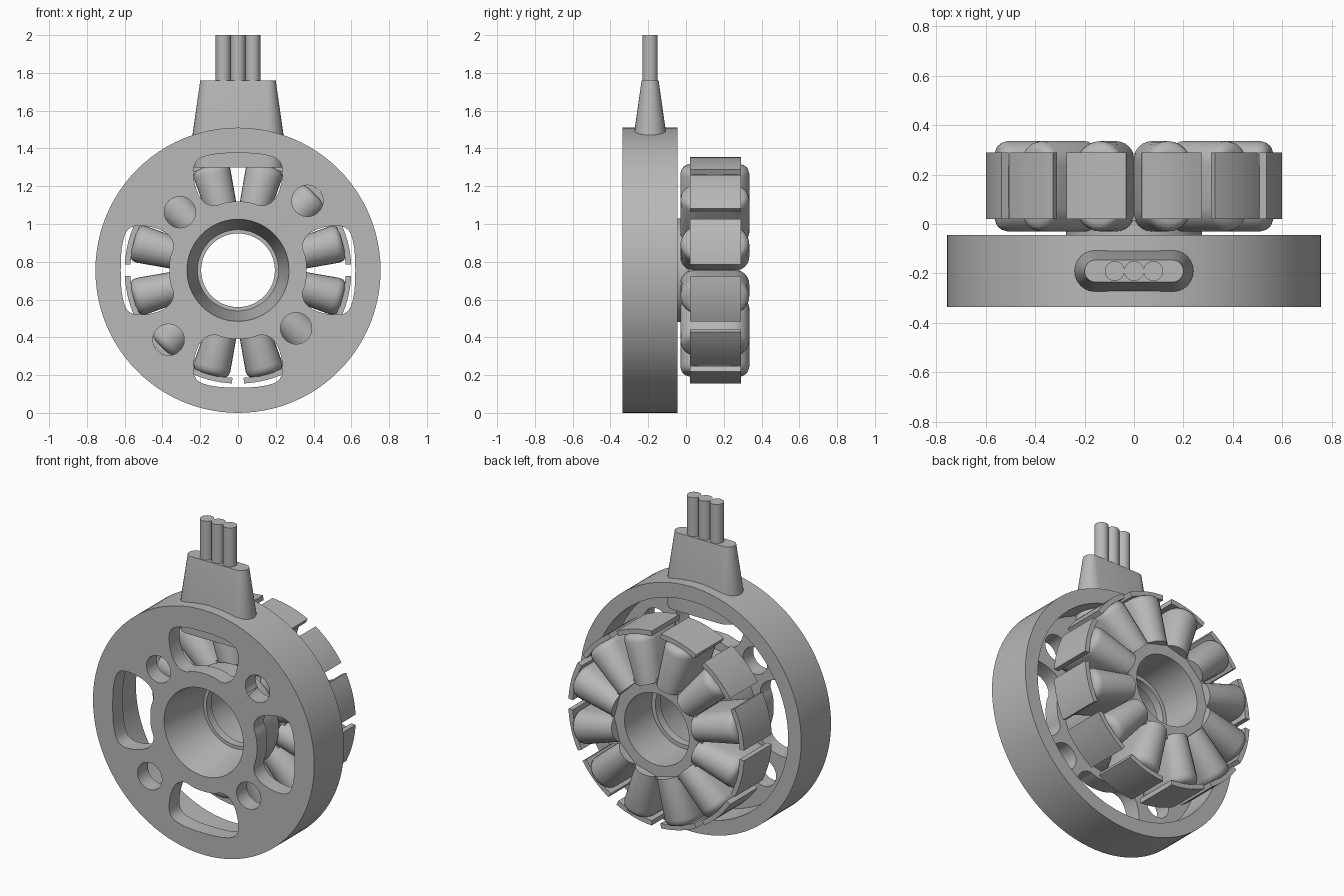
import bpy, bmesh, math

if "Cube" in bpy.data.objects:
    bpy.data.objects.remove(bpy.data.objects["Cube"], do_unlink=True)

ZC = 0.755      # height of the motor axis
BACK = 0.285    # rear face of the stator core

grey = bpy.data.materials.new("plain grey")
grey.diffuse_color = (0.48, 0.48, 0.48, 1)
grey.use_nodes = True
grey.node_tree.nodes["Principled BSDF"].inputs["Base Color"].default_value = (0.48, 0.48, 0.48, 1)


def polar(u, r, y, a):
    """Point at tangential offset u, radius r, depth y, turned a around the axis."""
    return (u * math.cos(a) + r * math.sin(a), y, ZC + r * math.cos(a) - u * math.sin(a))


def loft(name, rings, loop=False):
    """Skin a list of closed rings; cap the ends or join them into a loop."""
    bm = bmesh.new()
    rows = [[bm.verts.new(p) for p in ring] for ring in rings]
    n = len(rows[0])
    for i in range(len(rows) if loop else len(rows) - 1):
        a, b = rows[i], rows[(i + 1) % len(rows)]
        for j in range(n):
            k = (j + 1) % n
            bm.faces.new((a[j], a[k], b[k], b[j]))
    if not loop:
        bm.faces.new(rows[0])
        bm.faces.new(rows[-1])
    bmesh.ops.recalc_face_normals(bm, faces=bm.faces)
    mesh = bpy.data.meshes.new(name)
    bm.to_mesh(mesh)
    bm.free()
    mesh.materials.append(grey)
    obj = bpy.data.objects.new(name, mesh)
    bpy.context.collection.objects.link(obj)
    return obj


def lathe(name, profile, steps=96):
    """Revolve a closed (radius, depth) profile around the motor axis."""
    return loft(name, [[polar(0, r, y, math.tau * i / steps) for r, y in profile]
                       for i in range(steps)], loop=True)


def stadium(half_len, rad, steps=12):
    """Rounded slot outline, long in its first coordinate."""
    pts = []
    for side in (1, -1):
        for i in range(steps + 1):
            t = math.pi * (i / steps - 0.5)
            pts.append((side * (half_len - rad + rad * math.cos(t)), side * rad * math.sin(t)))
    return pts


def rounded(pts, times=3):
    """Corner-cutting smoothing of a closed outline."""
    for _ in range(times):
        out = []
        for (ax, ay), (bx, by) in zip(pts, pts[1:] + pts[:1]):
            out += [(ax * .75 + bx * .25, ay * .75 + by * .25),
                    (ax * .25 + bx * .75, ay * .25 + by * .75)]
        pts = out
    return pts


def smooth(obj):
    bpy.ops.object.select_all(action='DESELECT')
    obj.select_set(True)
    bpy.context.view_layer.objects.active = obj
    bpy.ops.object.shade_smooth_by_angle(angle=math.radians(32))


# Base: dished plate with rim, hub and tapered bore
base = lathe("base_plate", [
    (.27, -.335), (.755, -.335), (.755, -.045), (.665, -.045), (.665, -.235), (.31, -.235),
    (.31, -.045), (.275, -.045), (.275, .02), (.195, .02), (.195, -.03), (.215, -.03)])

# Kidney-shaped vents and bolt holes
half = [(.07, .36), (.13, .335), (.20, .37), (.238, .48), (.232, .585), (.13, .617)]
kidney = rounded([(0, .365)] + half + [(0, .622)] + [(-u, r) for u, r in reversed(half)])
cutters = []
for i in range(4):
    a = i * math.pi / 2
    cutters.append(loft("vent_cutter", [[polar(u, r, y, a) for u, r in kidney] for y in (-.4, -.15)]))
    d = .52 if i % 2 == 0 else .435
    hole = [(.083 * math.cos(math.tau * k / 32), d + .083 * math.sin(math.tau * k / 32)) for k in range(32)]
    cutters.append(loft("bolt_cutter", [[polar(u, r, y, a + math.pi / 4) for u, r in hole]
                                        for y in (-.4, -.15)]))
bpy.context.view_layer.objects.active = base
for c in cutters:
    mod = base.modifiers.new("cut", 'BOOLEAN')
    mod.operation = 'DIFFERENCE'
    mod.solver = 'EXACT'
    mod.object = c
    bpy.ops.object.modifier_apply(modifier=mod.name)
for c in cutters:
    bpy.data.objects.remove(c, do_unlink=True)
smooth(base)

# Stator core ring
smooth(lathe("stator_core", [(.31, .015), (.31, BACK), (.22, BACK), (.22, .015)]))

# Twelve wound teeth with curved tips
for i in range(12):
    a = math.radians(15 + 30 * i)
    rings = []
    for r, w, shrink in ((.28, .078, 0), (.53, .1, 0), (.551, .096, .006), (.565, .085, .018), (.572, .07, .036)):
        rings.append([polar(u, r, .1525 + y, a) for y, u in stadium(.1825 - shrink, w)])
    smooth(loft("coil_%02d" % (i + 1), rings))
    tip = []
    for k in range(9):
        t = a + math.radians(-12 + 3 * k)
        tip.append([polar(0, r, y, t) for r, y in ((.57, .02), (.6, .02), (.6, BACK + .005), (.57, BACK + .005))])
    smooth(loft("tooth_tip_%02d" % (i + 1), tip))

# Tapered cable boss
boss = []
for z, w, d in ((1.30, .24, .085), (1.48, .24, .085), (1.76, .2, .045)):
    boss.append([(x, -.19 + y, z) for x, y in stadium(w, d)])
smooth(loft("cable_boss", boss))

# Three lead wires
for i in (-1, 0, 1):
    ring = [(.078 * i + .04 * math.cos(math.tau * k / 32), -.19 + .04 * math.sin(math.tau * k / 32))
            for k in range(32)]
    smooth(loft("lead_wire_%d" % (i + 2), [[(x, y, z) for x, y in ring] for z in (1.7, 2.0)]))
